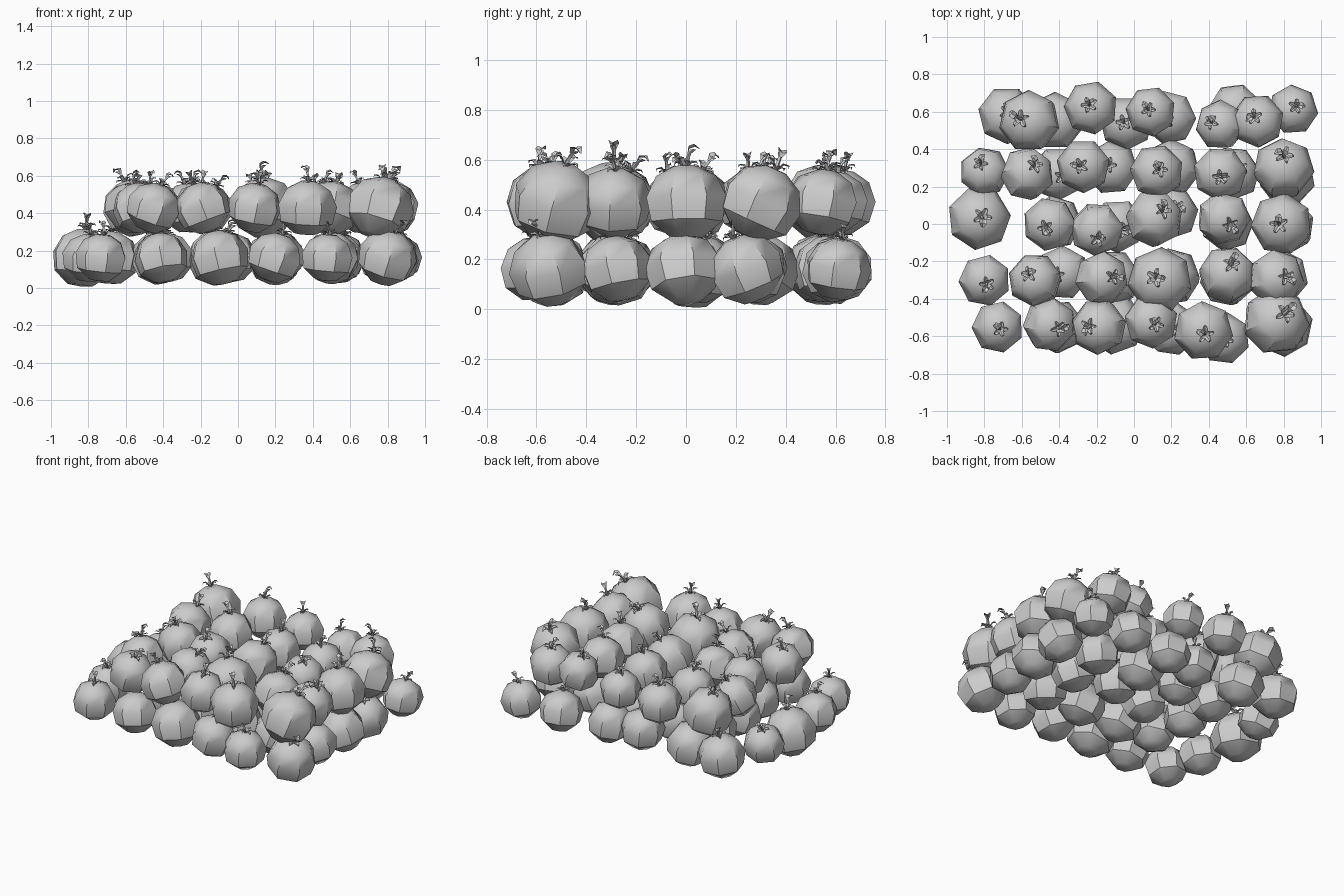
import bpy, bmesh, math, random
from mathutils import Vector, Matrix

if "Cube" in bpy.data.objects:
    bpy.data.objects.remove(bpy.data.objects["Cube"])

random.seed(7)
SIDES = 7


def to_mesh(name, bm, crease):
    bmesh.ops.recalc_face_normals(bm, faces=bm.faces)
    me = bpy.data.meshes.new(name)
    bm.to_mesh(me)
    bm.free()
    me.polygons.foreach_set("use_smooth", [True] * len(me.polygons))
    me.set_sharp_from_angle(angle=math.radians(crease))
    return me


# Fruit body: angular seven-sided lathe of unit radius, creased between segments
def fruit_mesh():
    bm = bmesh.new()
    profile = [(.42, -.9), (.92, -.5), (1.04, .1), (.78, .64), (.3, .9)]
    rings = []
    for r, z in profile:
        rings.append([bm.verts.new((r * math.cos(2 * math.pi * i / SIDES),
                                    r * math.sin(2 * math.pi * i / SIDES), z))
                      for i in range(SIDES)])
    low, top = bm.verts.new((0, 0, -.94)), bm.verts.new((0, 0, .9))
    for i in range(SIDES):
        j = (i + 1) % SIDES
        for a, b in zip(rings, rings[1:]):
            bm.faces.new((a[i], a[j], b[j], b[i]))
        bm.faces.new((low, rings[0][j], rings[0][i]))
        bm.faces.new((top, rings[-1][i], rings[-1][j]))
    return to_mesh("fruit", bm, 38)


# Folded leaf blade along a path, given as (position, half width)
def blade(bm, path, side):
    rows = []
    for p, w in path:
        p = Vector(p)
        rows.append([bm.verts.new(p - side * w),
                     bm.verts.new(p - Vector((0, 0, w * .5))),
                     bm.verts.new(p + side * w)])
    for a, b in zip(rows, rows[1:]):
        for k in range(2):
            bm.faces.new((a[k], a[k + 1], b[k + 1], b[k]))


# Short stalk with curled sepals and a drooping flared tip
def stem_mesh():
    bm = bmesh.new()
    rings = []
    for x, z, r in [(0, .84, .08), (.03, 1.05, .05), (.1, 1.22, .05), (.2, 1.32, .08)]:
        rings.append([bm.verts.new((x + r * math.cos(a), r * math.sin(a), z))
                      for a in (math.pi / 2 * k for k in range(4))])
    for a, b in zip(rings, rings[1:]):
        for k in range(4):
            bm.faces.new((a[k], a[(k + 1) % 4], b[(k + 1) % 4], b[k]))
    bm.faces.new(rings[-1])
    for k in range(5):
        t = 2 * math.pi * k / 5 + .3
        out = Vector((math.cos(t), math.sin(t), 0))
        side = Vector((-math.sin(t), math.cos(t), 0))
        lift = .1 * (k % 2) - .03
        blade(bm, [(out * .03 + Vector((0, 0, .9)), .04),
                   (out * .15 + Vector((0, 0, 1.05 + lift)), .09),
                   (out * .27 + Vector((0, 0, 1.06 + lift)), .06),
                   (out * .32 + Vector((0, 0, .98 + lift)), .01)], side)
    blade(bm, [((.06, 0, 1.24), .04), ((.1, 0, 1.4), .12),
               ((.24, 0, 1.45), .12), ((.36, 0, 1.34), .03)], Vector((0, 1, 0)))
    return to_mesh("stem", bm, 30)


fruit, stem = fruit_mesh(), stem_mesh()

# Upper layer: x, y, radius for each fruit
upper = [
    (-.56, .55, .16), (-.23, .62, .14), (.09, .60, .13), (.46, .53, .13), (.66, .55, .14),
    (-.57, .27, .14), (-.27, .31, .14), (.12, .28, .14), (.46, .27, .14), (.80, .30, .16),
    (-.45, 0, .14), (-.20, -.03, .14), (.11, .03, .15), (.48, .03, .14), (.79, 0, .16),
    (-.53, -.30, .14), (-.17, -.29, .14), (.14, -.30, .17), (.50, -.27, .15), (.76, -.29, .15),
    (-.45, -.54, .14), (-.19, -.55, .145), (.09, -.52, .14), (.37, -.57, .155), (.76, -.52, .175)]

# Lower layer: x, y, radius
lower = [
    (-.68, .58, .15), (-.42, .55, .15), (-.04, .54, .14), (.19, .57, .14), (.54, .61, .14), (.85, .61, .13),
    (-.80, .28, .13), (-.41, .27, .14), (-.12, .30, .14), (.20, .30, .15), (.53, .27, .14), (.82, .24, .145),
    (-.83, .03, .165), (-.42, .01, .14), (-.09, -.01, .14), (.20, .06, .14), (.50, 0, .14), (.81, -.01, .15),
    (-.80, -.30, .135), (-.38, -.26, .14), (-.12, -.29, .15), (.20, -.28, .15), (.50, -.29, .145), (.79, -.28, .14),
    (-.73, -.55, .135), (-.41, -.55, .14), (-.10, -.54, .155), (.20, -.56, .14), (.48, -.61, .135), (.80, -.55, .155)]


def place(label, x, y, z, r):
    turn = Matrix.Rotation(random.uniform(0, 2 * math.pi), 4, 'Z')
    axis = Vector((random.uniform(-1, 1), random.uniform(-1, 1), 0)).normalized()
    tilt = Matrix.Rotation(math.radians(random.uniform(5, 25)), 4, axis)
    m = Matrix.Translation((x, y, z)) @ tilt @ turn @ Matrix.Scale(r, 4)
    for part, me in (("fruit", fruit), ("stem", stem)):
        ob = bpy.data.objects.new(f"{label}_{part}", me)
        bpy.context.collection.objects.link(ob)
        ob.matrix_world = m


for x, y, r in lower:
    place("lower", x, y, .163, r)
for x, y, r in upper:
    place("upper", x, y, .43, r)
